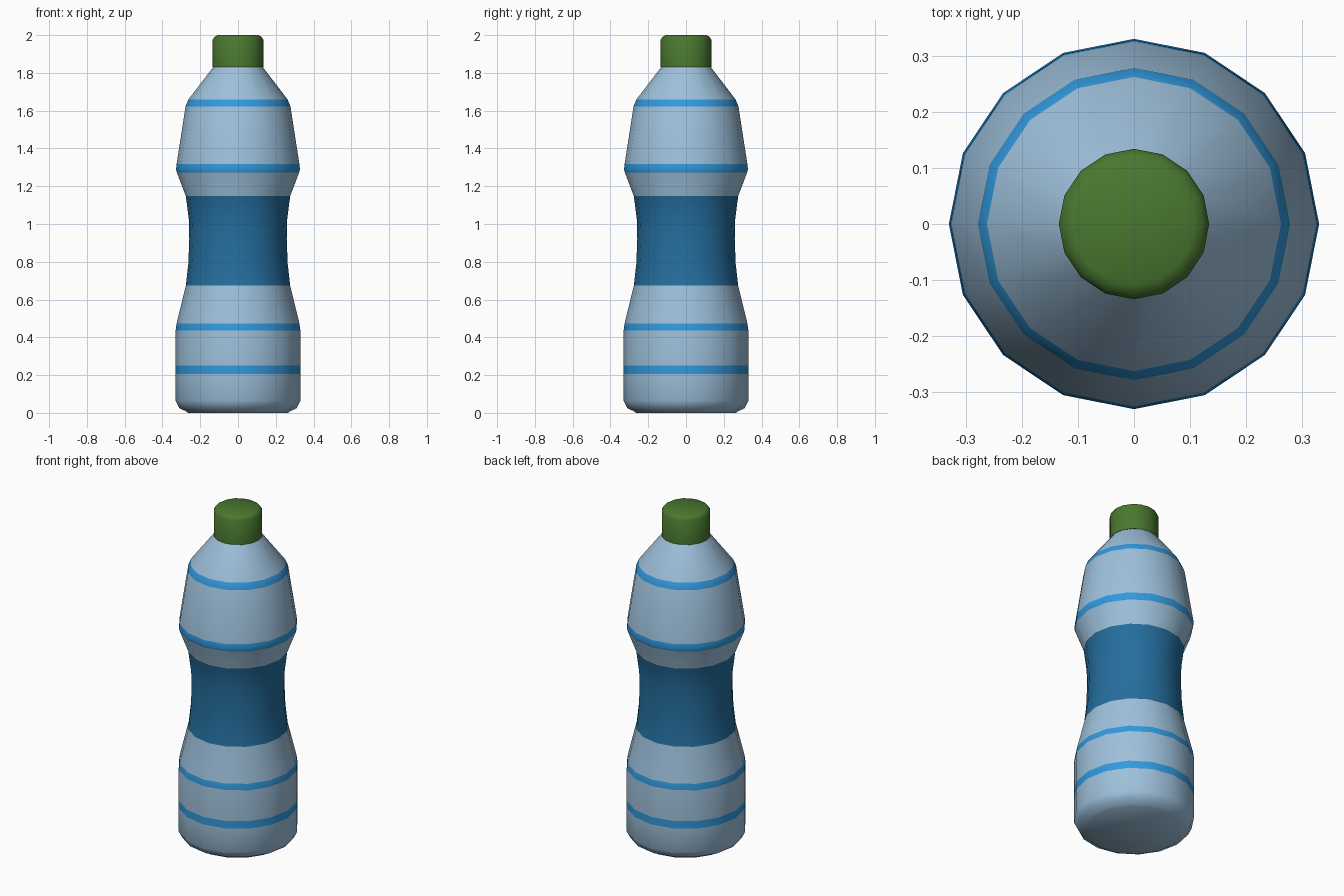
import bpy, bmesh, math

if "Cube" in bpy.data.objects:
    bpy.data.objects.remove(bpy.data.objects["Cube"])

SIDES = 16


def material(name, rgb):
    m = bpy.data.materials.new(name)
    m.diffuse_color = (*rgb, 1)
    m.use_nodes = True
    m.node_tree.nodes["Principled BSDF"].inputs["Base Color"].default_value = m.diffuse_color
    return m


light = material("light blue plastic", (0.34, 0.53, 0.71))
stripe = material("bright blue stripe", (0.03, 0.32, 0.73))
label = material("dark blue label", (0.018, 0.155, 0.34))
green = material("green cap", (0.068, 0.187, 0.028))


def lathe(name, profile, mats, rule, close_bottom=True, close_top=True):
    """Revolve (radius, z) points; rule(z) picks the material index."""
    bm = bmesh.new()
    rings = [[bm.verts.new((r * math.cos(2 * math.pi * i / SIDES),
                            r * math.sin(2 * math.pi * i / SIDES), z))
              for i in range(SIDES)] for r, z in profile]
    for a, b in zip(rings, rings[1:]):
        for i in range(SIDES):
            j = (i + 1) % SIDES
            f = bm.faces.new((a[i], a[j], b[j], b[i]))
            f.material_index = rule(f.calc_center_median().z)
    if close_bottom:
        bm.faces.new(rings[0][::-1])
    if close_top:
        bm.faces.new(rings[-1])
    me = bpy.data.meshes.new(name)
    bm.to_mesh(me)
    bm.free()
    for m in mats:
        me.materials.append(m)
    ob = bpy.data.objects.new(name, me)
    bpy.context.collection.objects.link(ob)
    bpy.ops.object.select_all(action='DESELECT')
    ob.select_set(True)
    bpy.context.view_layer.objects.active = ob
    bpy.ops.object.shade_smooth_by_angle(angle=math.radians(50))
    return ob


# Bottle body: rings sit on every stripe and label border
body = [(0.265, 0.0), (0.275, 0.008), (0.31, 0.025), (0.33, 0.065), (0.33, 0.205), (0.33, 0.25),
        (0.33, 0.437), (0.325, 0.474), (0.276, 0.675), (0.263, 0.79), (0.258, 0.92),
        (0.26, 1.02), (0.276, 1.147), (0.324, 1.273), (0.328, 1.29), (0.325, 1.317),
        (0.278, 1.622), (0.262, 1.66), (0.132, 1.83)]
STRIPES = [(0.205, 0.25), (0.437, 0.474), (1.273, 1.317), (1.622, 1.66)]


def body_colour(z):
    if any(a < z < b for a, b in STRIPES):
        return 1
    return 2 if 0.675 < z < 1.147 else 0


lathe("bottle_body", body, [light, stripe, label], body_colour, close_top=False)

# Screw cap with a bevelled top edge
lathe("cap", [(0.134, 1.83), (0.134, 1.976), (0.125, 1.99), (0.108, 2.0)],
      [green], lambda z: 0)
